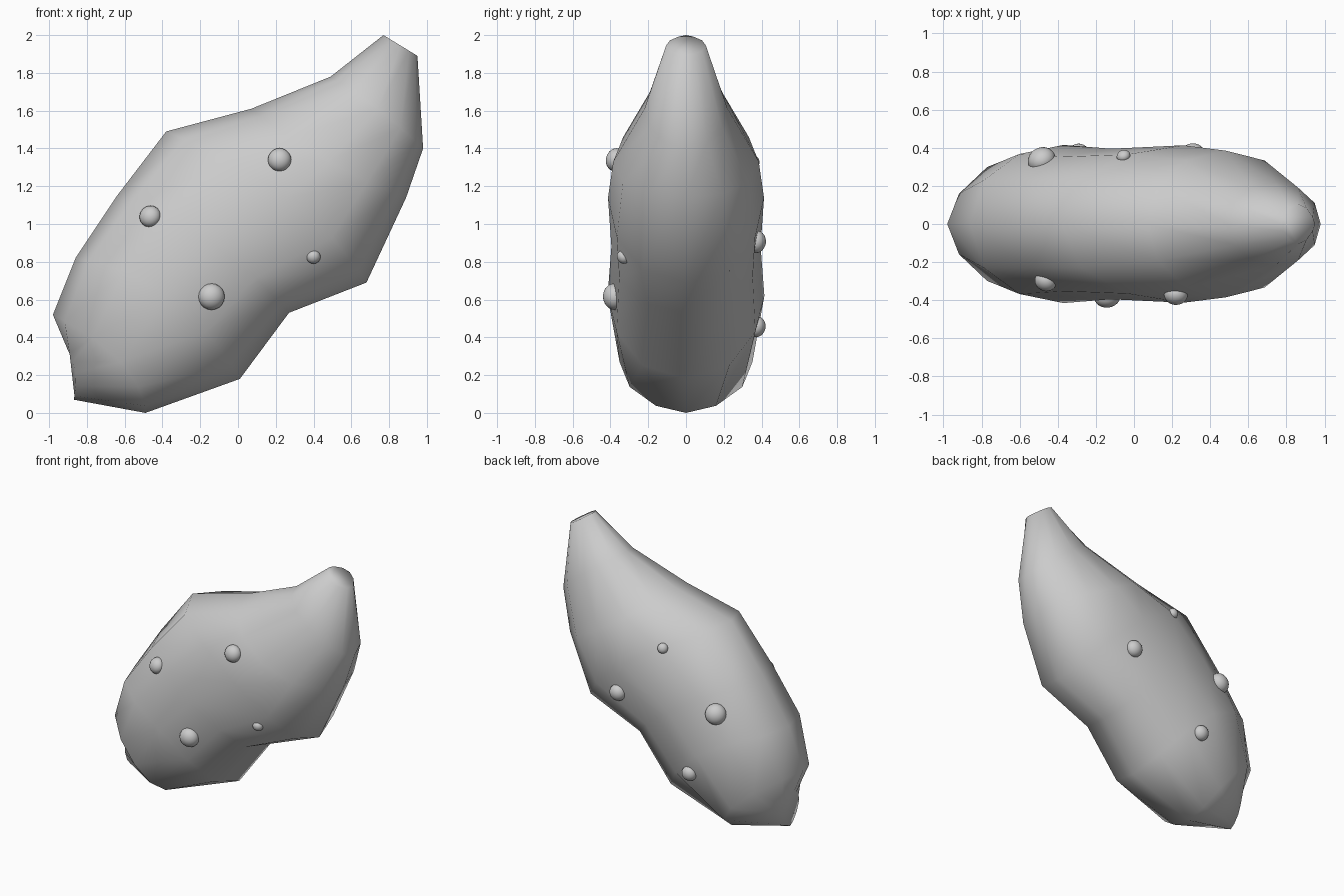
import bpy, bmesh, math
from mathutils import Vector
from mathutils.bvhtree import BVHTree

if "Cube" in bpy.data.objects:
    bpy.data.objects.remove(bpy.data.objects["Cube"])

SEG = 12
# Stations along the body: upper edge (x, z), side bulge (x, z, depth, fullness), lower edge (x, z)
stations = [
    ((.77, 2.0), (.86, 1.945, .105, 1.5), (.95, 1.89)),
    ((.49, 1.78), (.74, 1.61, .22, 1), (.98, 1.40)),
    ((.07, 1.61), (.48, 1.33, .385, 1), (.89, 1.14)),
    ((-.38, 1.49), (.26, 1.14, .413, .85), (.68, .69)),
    ((-.64, 1.15), (-.12, .88, .395, .78), (.27, .53)),
    ((-.86, .82), (-.37, .62, .415, .85), (.01, .18)),
    ((-.98, .52), (-.62, .27, .352, 1.15), (-.49, 0)),
    ((-.90, .33), (-.86, .21, .12, 1.5), (-.87, .07)),
]

# Lumpy body: loft of skewed oval rings, flat in depth
bm = bmesh.new()
rings = []
for up, side, low in stations:
    a, b = Vector((up[0], 0, up[1])), Vector((low[0], 0, low[1]))
    mid, half = (a + b) / 2, (a - b) / 2
    shift = Vector((side[0], 0, side[1])) - mid
    ring = []
    for i in range(SEG):
        t = 2 * math.pi * i / SEG
        p = mid + half * math.cos(t) + shift * math.sin(t) ** 2
        p.y = math.copysign(side[2] * abs(math.sin(t)) ** side[3], math.sin(t))
        ring.append(bm.verts.new(p))
    rings.append(ring)
for r, s in zip(rings, rings[1:]):
    for i in range(SEG):
        j = (i + 1) % SEG
        bm.faces.new((r[i], r[j], s[j], s[i]))
bm.faces.new(rings[0])
bm.faces.new(rings[-1])
bmesh.ops.recalc_face_normals(bm, faces=bm.faces)
surface = BVHTree.FromBMesh(bm)
mesh = bpy.data.meshes.new("body")
bm.to_mesh(mesh)
bm.free()
mesh.shade_smooth()
body = bpy.data.objects.new("body", mesh)
bpy.context.collection.objects.link(body)


# Round buds: slightly flattened spheres set into the skin
def bud(name, x, z, radius, side):
    hit, normal, _, _ = surface.ray_cast(Vector((x, side * 2, z)), Vector((0, -side, 0)))
    bpy.ops.mesh.primitive_uv_sphere_add(segments=20, ring_count=12, radius=radius,
                                         location=hit)
    ob = bpy.context.object
    ob.name = name
    ob.rotation_euler = normal.to_track_quat('Z', 'Y').to_euler()
    ob.scale = (1, 1, .85)
    bpy.ops.object.shade_smooth()


for n, (x, z, r) in enumerate([(.22, 1.34, .062), (-.465, 1.04, .058),
                               (-.14, .615, .07), (.40, .825, .037)]):
    bud(f"front_bud_{n + 1}", x, z, r, -1)
for n, (x, z, r) in enumerate([(-.485, .94, .074), (-.055, 1.33, .037),
                               (.31, .905, .06), (-.29, .455, .055)]):
    bud(f"back_bud_{n + 1}", x, z, r, 1)
